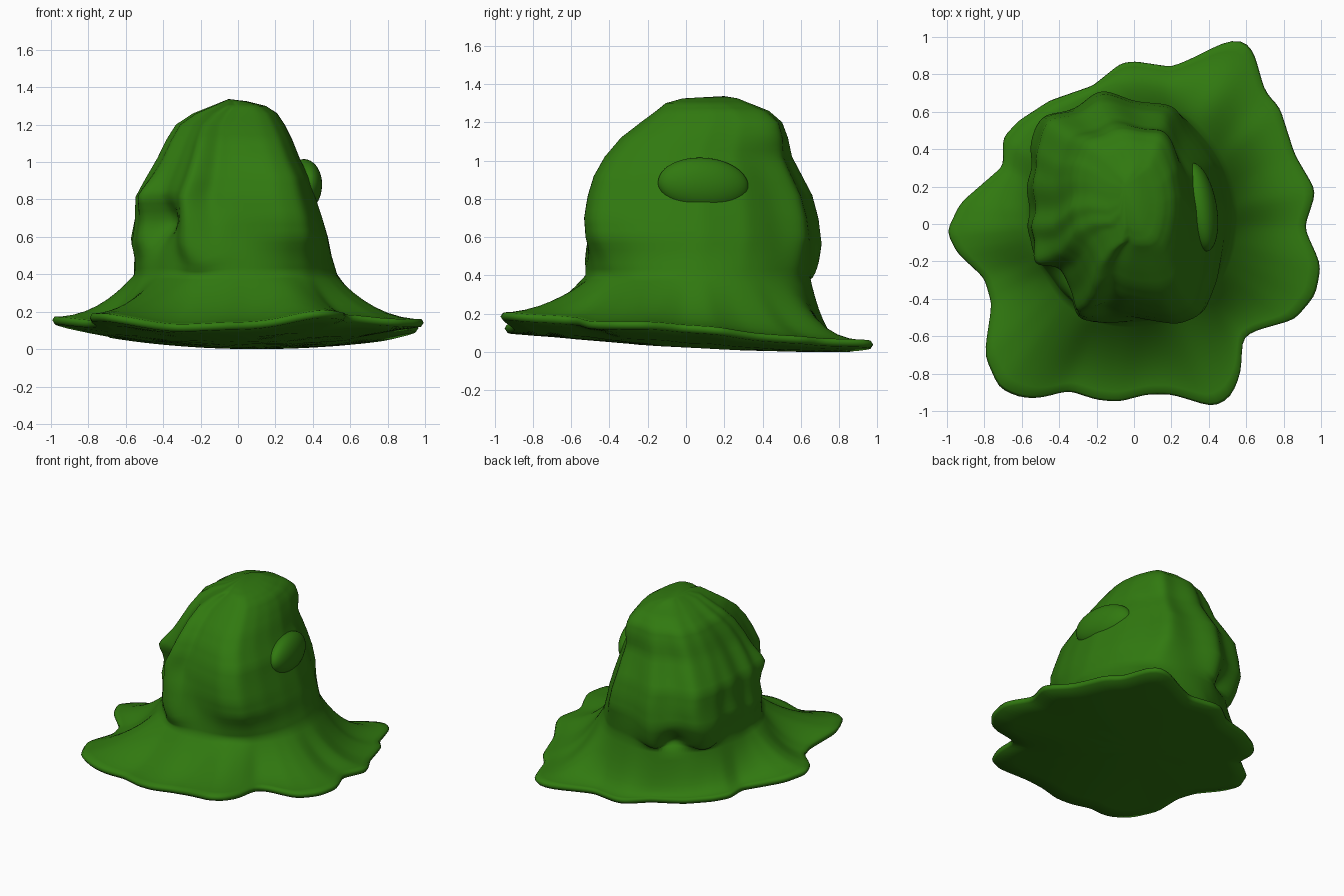
import bpy, bmesh, math
from mathutils import Vector

if "Cube" in bpy.data.objects:
    bpy.data.objects.remove(bpy.data.objects["Cube"])

green = bpy.data.materials.new("leaf green")
green.diffuse_color = (0.03, 0.19, 0.005, 1)
green.use_nodes = True
green.node_tree.nodes["Principled BSDF"].inputs["Base Color"].default_value = green.diffuse_color

SEG = 180
ANG = [2 * math.pi * i / SEG for i in range(SEG)]
C = Vector((-0.05, 0.06))

BRIM = [(0.5, .98), (.59, .98), (.64, .92), (.70, .71), (.78, .62), (.86, .37), (.96, .2),
        (.97, .16), (.91, -.02), (1.0, -.22), (.97, -.38), (.86, -.51), (.65, -.57),
        (.58, -.61), (.57, -.8), (.52, -.92), (.43, -.98), (.2, -.91), (.07, -.91),
        (-.08, -.95), (-.2, -.94), (-.35, -.89), (-.5, -.93), (-.6, -.93), (-.72, -.88),
        (-.8, -.7), (-.76, -.43), (-.8, -.29), (-.95, -.15), (-1.0, -.04), (-.93, .11),
        (-.7, .31), (-.7, .46), (-.62, .55), (-.45, .66), (-.22, .74), (-.07, .86),
        (0, .87), (.2, .84), (.3, .88)]
DOME = [(-.3, -.5), (-.32, -.4), (-.42, -.27), (-.52, -.2), (-.52, -.08), (-.57, 0),
        (-.55, .15), (-.54, .3), (-.56, .42), (-.46, .58), (-.28, .66), (-.17, .7),
        (.05, .67), (.22, .63), (.3, .5), (.42, .33), (.48, .1), (.48, -.1),
        (.45, -.3), (.38, -.48), (.25, -.53), (0, -.5), (-.2, -.52)]
# height, x min, x max, y min, y max, lumpiness
LEVELS = [(.40, -.56, .53, -.53, .65, .2), (.50, -.56, .50, -.53, .67, .5),
          (.60, -.58, .48, -.53, .69, .9), (.70, -.56, .45, -.525, .68, 1),
          (.82, -.55, .41, -.50, .65, 1), (.92, -.49, .38, -.47, .60, 1),
          (1.02, -.43, .33, -.42, .55, .9), (1.12, -.38, .29, -.34, .53, .8),
          (1.20, -.33, .25, -.24, .50, .7), (1.26, -.24, .21, -.16, .43, .6),
          (1.30, -.14, .15, -.11, .33, .5), (1.325, -.08, .05, -.02, .27, .4)]
# folds on the dome: angle in degrees, depth, half width in degrees
FOLDS = [(-100, -.10, 9), (-118, .04, 8), (-138, -.05, 9), (-155, .04, 8), (-60, .03, 20)]


def outline(poly, passes):
    """Resample a closed outline to evenly spaced angles about C."""
    rad = []
    for a in ANG:
        d = Vector((math.cos(a), math.sin(a)))
        best = 0
        for i, p in enumerate(poly):
            p, q = Vector(p) - C, Vector(poly[i - 1]) - C
            e = q - p
            den = d.x * e.y - d.y * e.x
            if abs(den) < 1e-9:
                continue
            t = (p.x * e.y - p.y * e.x) / den
            s = (p.x * d.y - p.y * d.x) / den
            if -1e-6 <= s <= 1 + 1e-6 and t > best:
                best = t
        rad.append(best)
    for _ in range(passes):
        rad = [(rad[i - 1] + 2 * rad[i] + rad[(i + 1) % SEG]) / 4 for i in range(SEG)]
    return [C + r * Vector((math.cos(a), math.sin(a))) for r, a in zip(rad, ANG)]


brim, dome = outline(BRIM, 1), outline(DOME, 3)


def bump(x, y, cx, cy, r):
    return math.exp(-((x - cx) ** 2 + (y - cy) ** 2) / r ** 2)


def underside(x, y):
    return (.03 - .055 * y + .035 * y * y + .09 * (x - .1) ** 2
            + .045 * bump(x, y, .45, -.97, .28) - .025 * bump(x, y, -.4, -.95, .3)
            + .045 * bump(x, y, .6, -.6, .22) + .02 * bump(x, y, .9, -.05, .25))


def ring(lv):
    z, x0, x1, y0, y1, w = lv
    cx, cy, hx, hy = (x0 + x1) / 2, (y0 + y1) / 2, (x1 - x0) / 2, (y1 - y0) / 2
    pts = []
    for a, o in zip(ANG, dome):
        u = Vector(((o.x + .045) / .525, (o.y - .085) / .615))
        ell = u.normalized()
        # drooping strands on the left and back, smooth on the right
        side = max(0, min(1, .5 - .8 * math.cos(a + .35)))
        k = 1 + .03 * w * side * math.sin(11 * a + 2.5 * z)
        high = max(0, min(1, (z - .5) / .3))
        for deg, amp, wid in FOLDS:
            off = (math.degrees(a) - deg + 180) % 360 - 180
            k += high * amp * math.exp(-(off / wid) ** 2)
        v = (ell * (1 - w) + u * w) * k
        pts.append(Vector((cx + v.x * hx, cy + v.y * hy, z)))
    return pts


def lerp_levels(n):
    out = []
    for a, b in zip(LEVELS, LEVELS[1:]):
        out += [tuple(p + (q - p) * i / n for p, q in zip(a, b)) for i in range(n)]
    return out + [LEVELS[-1]]


# draped hood: underside, thin brim edge, flare, dome
rings = []
for f in (.3, .65, .85, .985):
    rings.append([Vector((p.x, p.y, underside(p.x, p.y)))
                  for p in (C + (b - C) * f for b in brim)])
rings.append([Vector((b.x, b.y, underside(b.x, b.y) + .02)) for b in brim])
foot = ring(LEVELS[0])
for t in (.975, .88, .75, .6, .46, .33, .22, .13, .06):
    row = []
    for a, b, f in zip(ANG, brim, foot):
        rim = underside(b.x, b.y) + .038
        p = f.xy.lerp(b, t)
        power = 2.25 + .4 * math.sin(a)
        row.append(Vector((p.x, p.y, rim + (.4 - rim) * (1 - t) ** power)))
    rings.append(row)
rings += [ring(lv) for lv in lerp_levels(3)]

bm = bmesh.new()
vr = [[bm.verts.new(p) for p in r] for r in rings]
for lo, hi in zip(vr, vr[1:]):
    for i in range(SEG):
        j = (i + 1) % SEG
        bm.faces.new((lo[i], lo[j], hi[j], hi[i]))
base = bm.verts.new((C.x, C.y, underside(C.x, C.y)))
apex = bm.verts.new((-.05, .2, 1.337))
for i in range(SEG):
    j = (i + 1) % SEG
    bm.faces.new((vr[0][j], vr[0][i], base))
    bm.faces.new((vr[-1][i], vr[-1][j], apex))

# soft lumps: centre, push direction, radius
LUMPS = [((-.22, -.5, .56), (0, -.02, -.06), .12), ((-.5, -.2, .83), (-.03, -.03, 0), .09),
         ((-.43, -.3, .68), (.08, .07, 0), .11), ((-.56, 0, .62), (0, 0, -.04), .15),
         ((.16, .42, 1.17), (.04, .03, 0), .14), ((-.2, .66, .5), (0, .02, -.07), .13),
         ((-.48, .45, .5), (-.02, .02, -.07), .13), ((-.3, .6, .42), (.03, -.05, 0), .08)]
for v in bm.verts:
    if v.co.z > .37:
        fade = min(1, (v.co.z - .37) / .06)
        for c, d, r in LUMPS:
            v.co += Vector(d) * fade * math.exp(-((v.co - Vector(c)).length / r) ** 2)
bmesh.ops.recalc_face_normals(bm, faces=bm.faces)
low = min(v.co.z for v in bm.verts)
for v in bm.verts:
    if v.co.z < .4:
        v.co.z -= low * (1 - v.co.z / .4)
me = bpy.data.meshes.new("draped_hood")
bm.to_mesh(me)
bm.free()
hood = bpy.data.objects.new("draped_hood", me)
bpy.context.collection.objects.link(hood)
me.materials.append(green)

# oval knob on the right side
bpy.ops.mesh.primitive_uv_sphere_add(segments=40, ring_count=24, radius=1, location=(.35, .09, .875),
                                     rotation=(math.radians(-4), math.radians(0), math.radians(10)))
knob = bpy.context.object
knob.name = "side_knob"
knob.scale = (.092, .24, .14)
knob.data.materials.append(green)

for ob in (hood, knob):
    for p in ob.data.polygons:
        p.use_smooth = True
